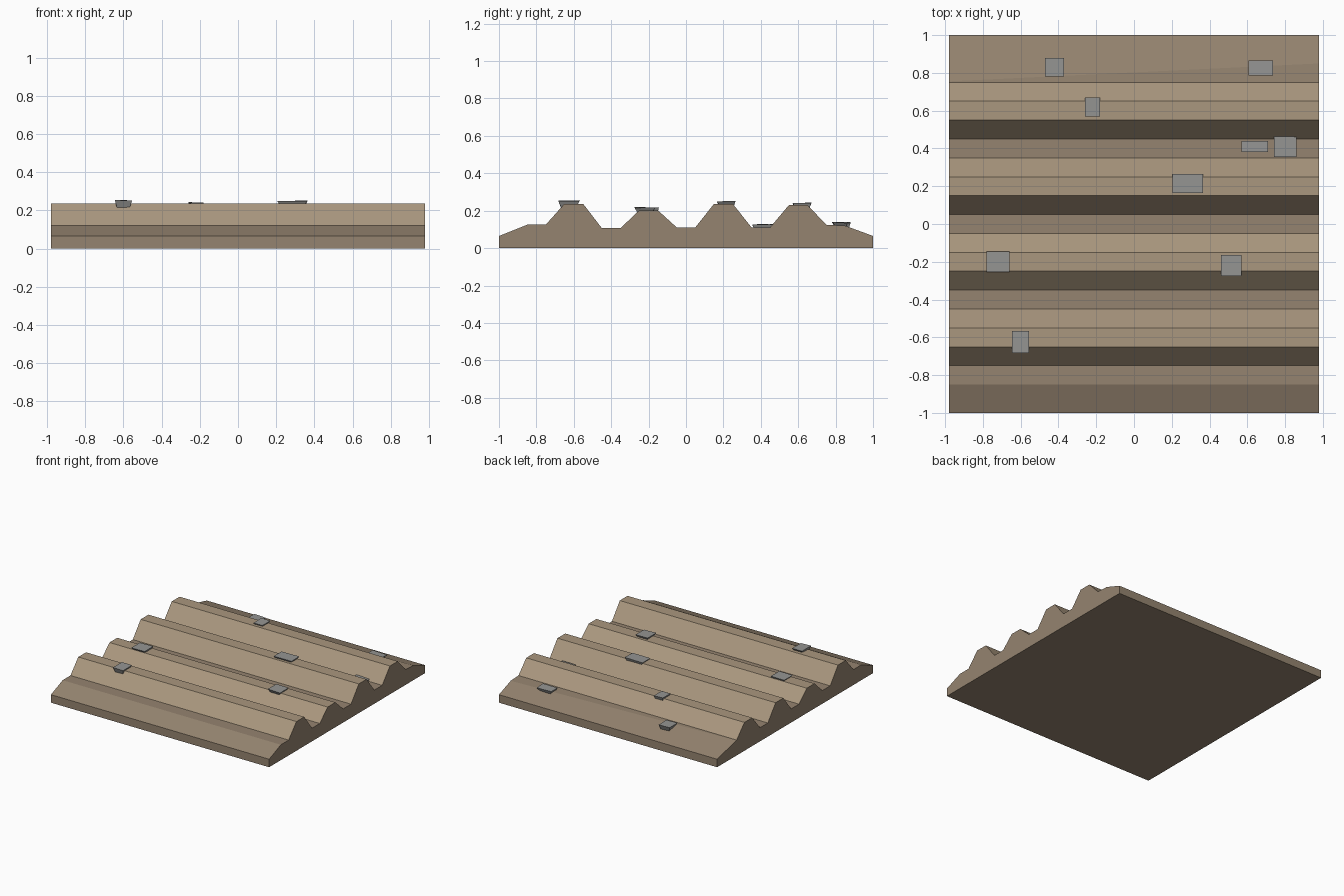
import bpy, bmesh, random

if "Cube" in bpy.data.objects:
    bpy.data.objects.remove(bpy.data.objects["Cube"])

random.seed(4)


def material(name, rgb):
    m = bpy.data.materials.new(name)
    m.diffuse_color = (*rgb, 1)
    m.use_nodes = True
    m.node_tree.nodes["Principled BSDF"].inputs["Base Color"].default_value = m.diffuse_color
    return m


def add_object(name, bm, mats):
    bmesh.ops.recalc_face_normals(bm, faces=bm.faces[:])
    me = bpy.data.meshes.new(name)
    bm.to_mesh(me)
    bm.free()
    for m in mats:
        me.materials.append(m)
    ob = bpy.data.objects.new(name, me)
    bpy.context.collection.objects.link(ob)
    return ob


soil = material("soil", (0.30, 0.23, 0.16))
ridge = material("ridge_soil", (0.40, 0.31, 0.21))
stone = material("stone", (0.30, 0.30, 0.29))

# Ploughed field: furrow profile (y, z) swept along x
HALF = 0.98
profile = [(-1, 0.065), (-0.85, 0.125)]
crests = [(-0.6, 0.237), (-0.2, 0.202), (0.2, 0.237), (0.6, 0.23)]
valleys = [0.125, 0.107, 0.111, 0.111, 0.125]
for i, (y, z) in enumerate(crests):
    profile += [(y - 0.15, valleys[i]), (y - 0.05, z),
                (y + 0.05, z), (y + 0.15, valleys[i + 1])]
profile += [(0.85, 0.12), (1, 0.065)]

bm = bmesh.new()
left = [bm.verts.new((-HALF, y, z)) for y, z in profile]
right = [bm.verts.new((HALF, y, z)) for y, z in profile]
# The back furrow narrows to a point at the left end
left[-2].co = (-HALF, 0.755, 0.124)
for i in range(len(profile) - 1):
    f = bm.faces.new((left[i], left[i + 1], right[i + 1], right[i]))
    f.material_index = int(max(profile[i][1], profile[i + 1][1]) > 0.15)

# Base and end walls
bl = [bm.verts.new((-HALF, y, 0)) for y in (-1, 1)]
br = [bm.verts.new((HALF, y, 0)) for y in (-1, 1)]
bm.faces.new((bl[0], bl[1], br[1], br[0]))
bm.faces.new((bl[0], br[0], right[0], left[0]))
bm.faces.new((bl[1], br[1], right[-1], left[-1]))
bm.faces.new(left + [bl[1], bl[0]])
bm.faces.new(right + [br[1], br[0]])
add_object("ploughed_field", bm, [soil, ridge])

# Stones: flat-topped blocks tapering into the soil (x, y, width, depth, top)
stones = [
    (-0.42, 0.83, 0.10, 0.10, 0.14), (0.67, 0.825, 0.13, 0.08, 0.14),
    (-0.22, 0.62, 0.08, 0.10, 0.245), (0.64, 0.41, 0.14, 0.06, 0.13),
    (0.80, 0.41, 0.12, 0.11, 0.13), (0.285, 0.215, 0.16, 0.10, 0.252),
    (-0.72, -0.20, 0.12, 0.11, 0.218), (0.515, -0.22, 0.11, 0.11, 0.22),
    (-0.60, -0.625, 0.09, 0.115, 0.255),
]
for n, (x, y, w, d, top) in enumerate(stones, 1):
    bm = bmesh.new()
    bmesh.ops.create_cube(bm, size=1)
    for v in bm.verts:
        low = v.co.z < 0
        s = random.uniform(0.5, 0.8) if low else 1
        v.co = (v.co.x * w * s, v.co.y * d * s,
                -0.04 if low else -random.uniform(0, 0.006))
    ob = add_object(f"stone_{n}", bm, [stone])
    ob.location = (x, y, top)
